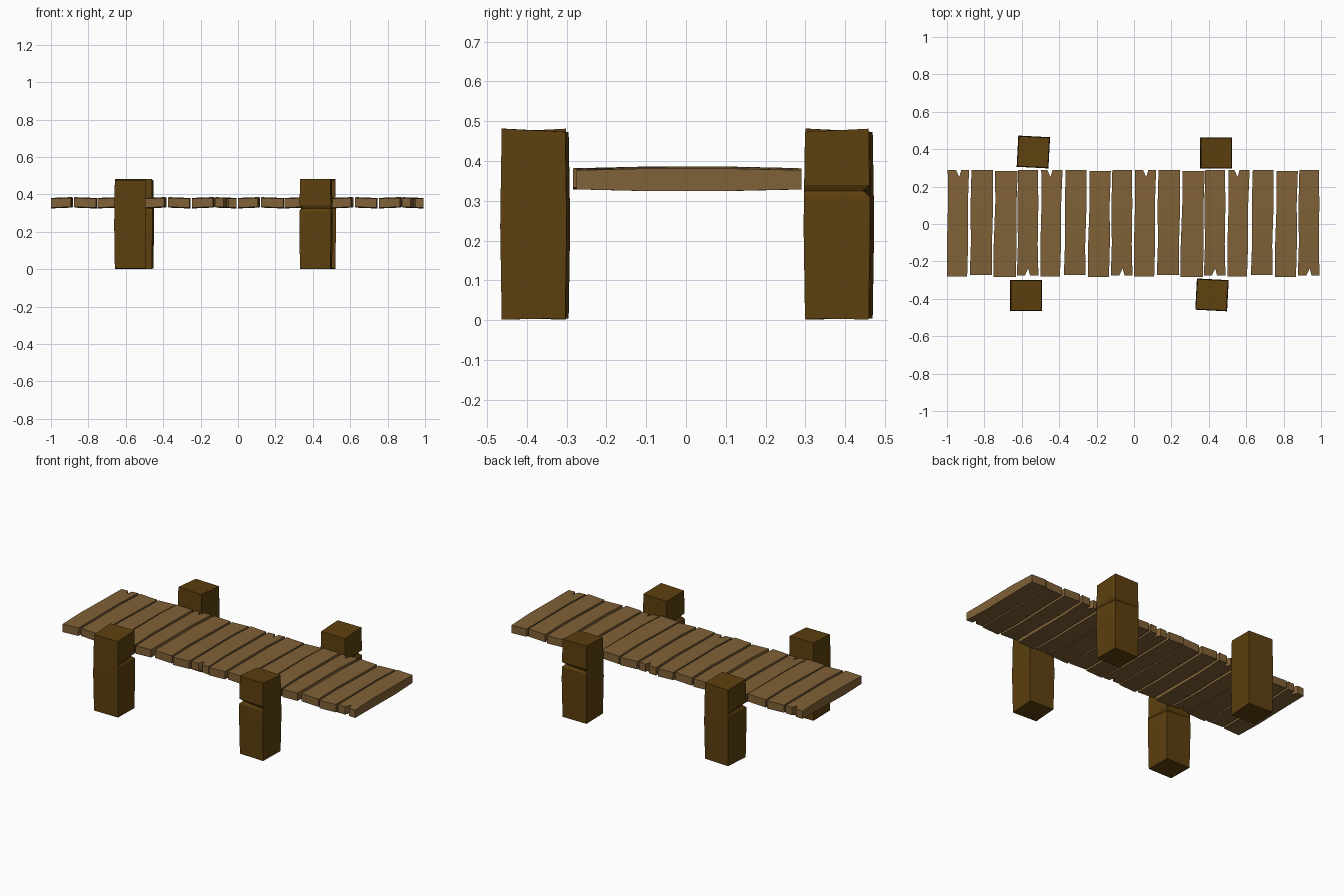
import bpy, bmesh, math
from mathutils import Matrix, Vector

if "Cube" in bpy.data.objects:
    bpy.data.objects.remove(bpy.data.objects["Cube"])


def material(name, rgb):
    m = bpy.data.materials.new(name)
    m.diffuse_color = (*rgb, 1)
    m.use_nodes = True
    m.node_tree.nodes["Principled BSDF"].inputs["Base Color"].default_value = m.diffuse_color
    return m


plank_wood = material("plank_wood", (0.216, 0.12, 0.038))
post_wood = material("dark_post_wood", (0.108, 0.051, 0.0045))


def finish(name, bm, mat):
    bmesh.ops.recalc_face_normals(bm, faces=bm.faces)
    me = bpy.data.meshes.new(name)
    bm.to_mesh(me)
    bm.free()
    me.materials.append(mat)
    ob = bpy.data.objects.new(name, me)
    bpy.context.collection.objects.link(ob)
    return ob


def cut(bm, co, no):
    bmesh.ops.bisect_plane(bm, geom=bm.verts[:] + bm.edges[:] + bm.faces[:],
                           plane_co=co, plane_no=no)


def plank(name, x0, ends, tilt, notch):
    """Sawn board: outline with optional split in one end, extruded and warped."""
    fl, fr, bl, br, y0, y1 = ends
    pts = [(fl, y0), (fr, y0), (br, y1), (bl, y1)]
    if notch:
        side, nx = notch
        y, d = (y1, -1) if side > 0 else (y0, 1)
        vee = [(nx - 0.013, y), (nx + 0.004, y + d * 0.038), (nx + 0.014, y)]
        if side > 0:
            pts[3:3] = vee[::-1]
        else:
            pts[1:1] = vee
    bm = bmesh.new()
    face = bm.faces.new([bm.verts.new((x0 + x, y, 0.331)) for x, y in pts])
    ext = bmesh.ops.extrude_face_region(bm, geom=[face])
    bmesh.ops.translate(bm, vec=(0, 0, 0.048),
                        verts=[v for v in ext["geom"] if isinstance(v, bmesh.types.BMVert)])
    for y in (-0.11, 0.11):
        cut(bm, (0, y, 0), (0, 1, 0))
    for v in bm.verts:
        x, y = v.co.x - x0 - 0.056, v.co.y
        up = 1 if v.co.z > 0.355 else -1
        if abs(abs(y) - 0.11) < 0.001:
            v.co.z += up * 0.004
            v.co.x -= math.copysign(0.003, x) * (1 if y * tilt > 0 else -0.6)
        v.co.z += tilt * x * 0.04
    return finish(name, bm, plank_wood)


# Eight board shapes: front left/right, back left/right, front and back ends; tilt; split end
boards = [
    ((0.000, 0.108, 0.004, 0.118, -0.282, 0.288), 1, (1, 0.062)),
    ((0.122, 0.242, 0.131, 0.247, -0.274, 0.288), -1, None),
    ((0.249, 0.368, 0.258, 0.378, -0.284, 0.283), 1, None),
    ((0.374, 0.489, 0.381, 0.486, -0.275, 0.290), -1, (-1, 0.430)),
    ((0.500, 0.604, 0.504, 0.618, -0.282, 0.288), 1, (1, 0.550)),
    ((0.625, 0.740, 0.635, 0.747, -0.274, 0.288), -1, None),
    ((0.754, 0.866, 0.762, 0.876, -0.284, 0.283), 1, None),
    ((0.876, 0.992, 0.884, 0.988, -0.275, 0.290), -1, (-1, 0.935)),
]

# Walkway: the same run of boards laid twice
for run in range(2):
    for i, (e, tilt, notch) in enumerate(boards):
        x0 = run - 1 + e[0]
        ends = tuple(c - e[0] for c in e[:4]) + e[4:]
        local_notch = (notch[0], notch[1] - e[0]) if notch else None
        plank(f"plank_{run * 8 + i + 1}", x0, ends, tilt, local_notch)


def post(name, x, y, turn):
    """Rough squared post: swollen middle, sloping top, chip in one corner."""
    bm = bmesh.new()
    bmesh.ops.create_cube(bm, size=1, matrix=Matrix.Translation((0, 0, 0.241))
                          @ Matrix.Diagonal((0.163, 0.160, 0.472, 1)))
    for z in (0.235, 0.31, 0.325, 0.34):
        cut(bm, (0, 0, z), (0, 0, 1))
    for v in bm.verts:
        z = v.co.z
        if z > 0.45:
            v.co.z += 0.05 * v.co.y
        elif z > 0.1:
            swell = 1 + 0.045 * (1 - abs(z - 0.24) / 0.24)
            v.co.x *= swell
            v.co.y *= swell
            if abs(z - 0.325) < 0.003 and v.co.x > 0 and v.co.y > 0:
                v.co -= Vector((0.016, 0.016, 0))
        else:
            v.co.z -= 0.02 * v.co.y + 0.002
    ob = finish(name, bm, post_wood)
    ob.location = (x, y, 0)
    ob.rotation_euler.z = math.radians(turn)


# Mooring posts on both sides
post("front_left_post", -0.577, -0.382, 0)
post("back_right_post", 0.439, 0.379, 0)
post("front_right_post", 0.417, -0.379, 177)
post("back_left_post", -0.538, 0.385, 177)
